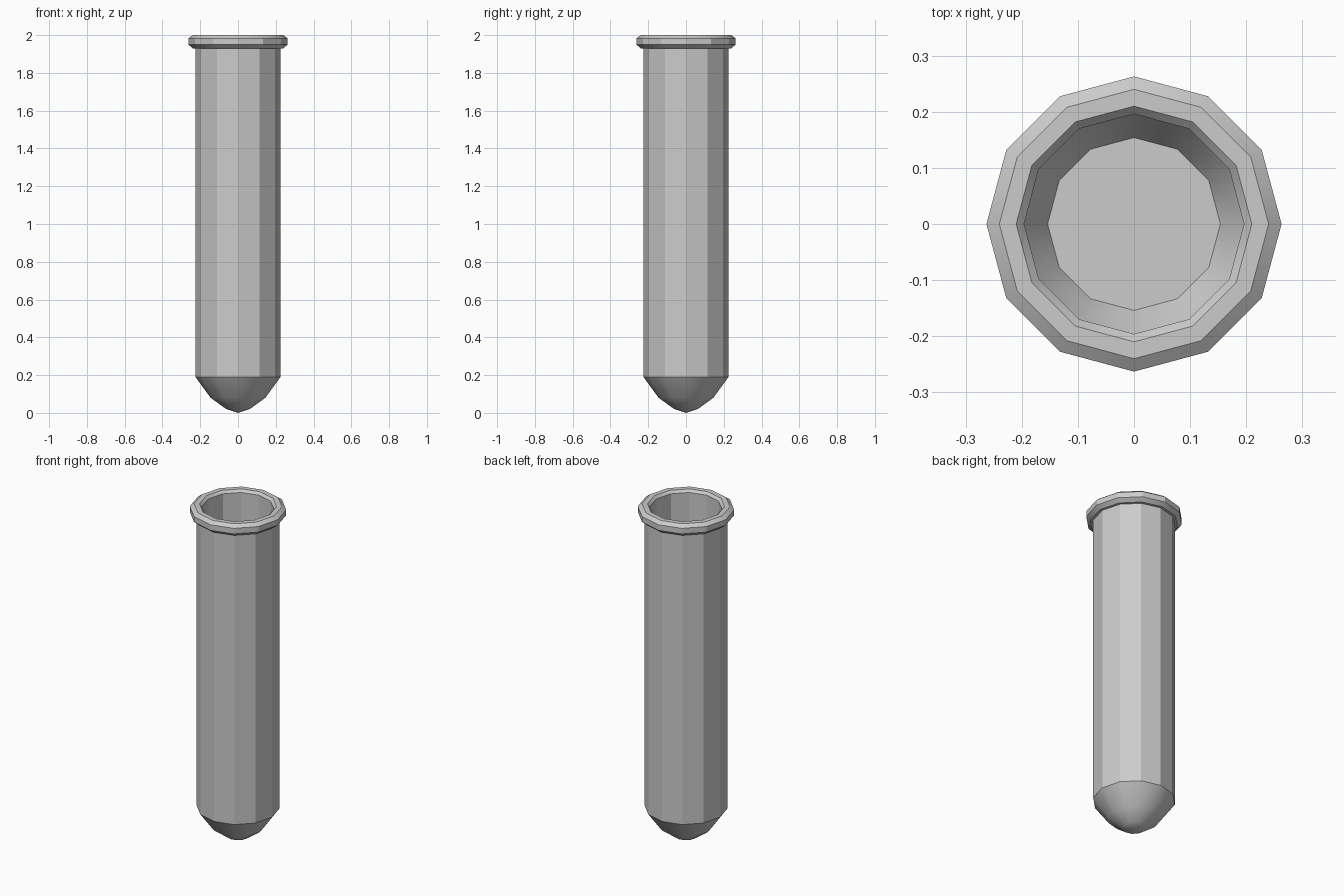
import bpy, bmesh, math

if "Cube" in bpy.data.objects:
    bpy.data.objects.remove(bpy.data.objects["Cube"])

SIDES = 12


def lathe(name, profile):
    """Revolve an (r, z) profile around z; r = 0 makes a pole."""
    bm = bmesh.new()
    rings = []
    for r, z in profile:
        if r == 0:
            rings.append([bm.verts.new((0, 0, z))] * SIDES)
        else:
            rings.append([bm.verts.new((r * math.cos(math.tau * i / SIDES),
                                        r * math.sin(math.tau * i / SIDES), z))
                          for i in range(SIDES)])
    for a, b in zip(rings, rings[1:]):
        for i in range(SIDES):
            j = (i + 1) % SIDES
            corners = list(dict.fromkeys((a[i], a[j], b[j], b[i])))
            bm.faces.new(corners)
    bmesh.ops.recalc_face_normals(bm, faces=bm.faces)
    mesh = bpy.data.meshes.new(name)
    bm.to_mesh(mesh)
    bm.free()
    obj = bpy.data.objects.new(name, mesh)
    bpy.context.collection.objects.link(obj)
    bpy.context.view_layer.objects.active = obj
    obj.select_set(True)
    bpy.ops.object.shade_smooth_by_angle(angle=math.radians(29))
    return obj


# Rounded bottom, straight wall, flared rim, then hollow inside with a flat floor
lathe("test_tube", [
    (0, 0), (0.065, 0.022), (0.145, 0.08), (0.225, 0.19),
    (0.225, 1.93), (0.24, 1.93), (0.263, 1.95), (0.263, 1.983), (0.24, 2.0),
    (0.21, 2.0), (0.196, 1.985),
    (0.196, 0.2), (0.154, 0.13), (0, 0.13),
])
